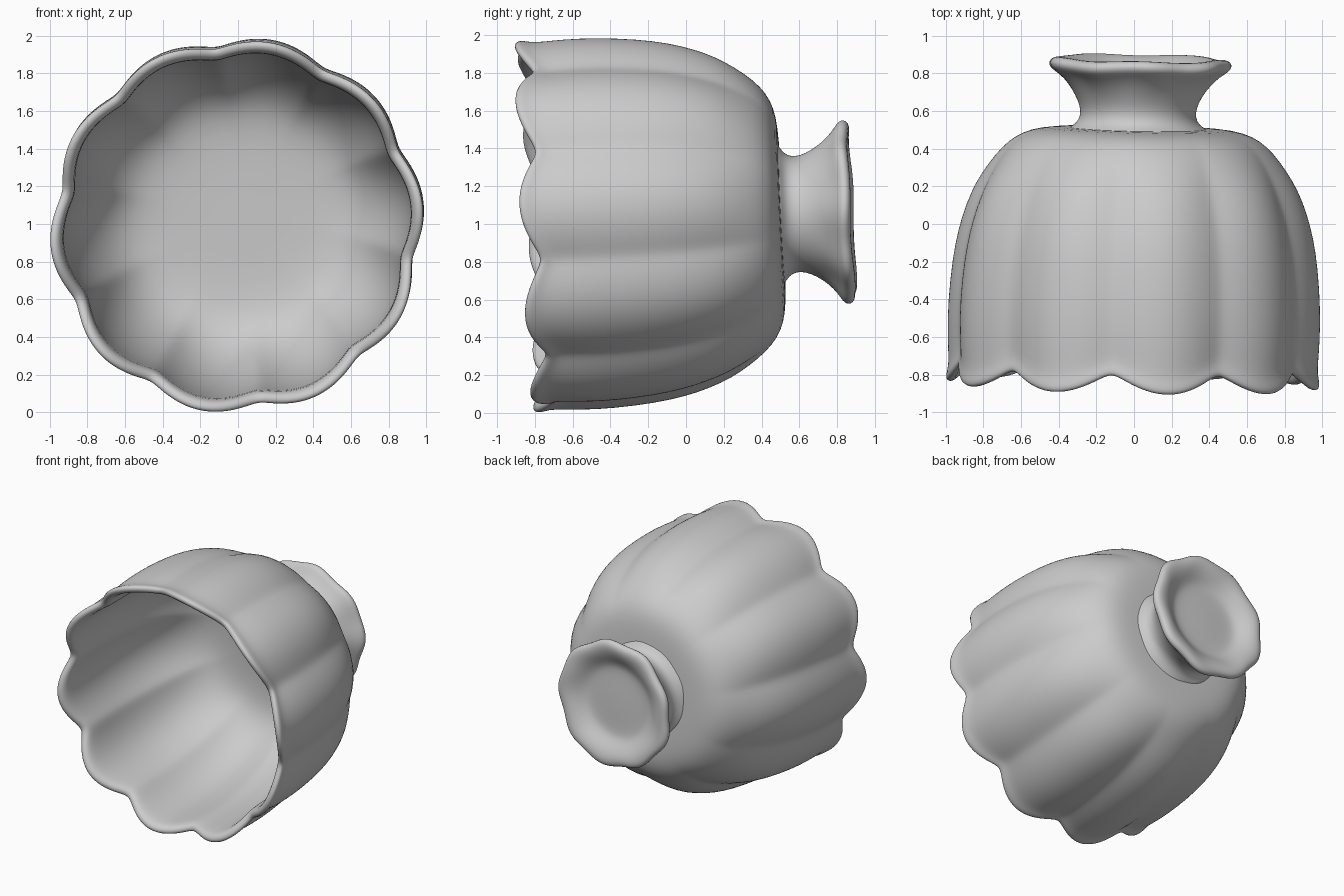
import bpy
import bmesh
import math
from mathutils import Vector

cube = bpy.data.objects.get("Cube")
if cube:
    bpy.data.objects.remove(cube, do_unlink=True)

LOBES = 10
SEGMENTS = 160
PHASE = math.radians(97)          # angle of one notch between petals
AXIS = Vector((0.02, 1, 0.047))   # the cup lies slightly tilted
CENTRE = Vector((0.01, 0, 1.025))

clay = bpy.data.materials.new("grey clay")
clay.use_nodes = True
GREY = (0.6, 0.6, 0.6, 1)
clay.diffuse_color = GREY
clay.node_tree.nodes["Principled BSDF"].inputs["Base Color"].default_value = GREY


def petal(angle):
    """0 in the notches, 1 in the middle of each petal."""
    s = math.sin(LOBES / 2 * (angle - PHASE))
    return (math.sqrt(s * s + 0.015) - 0.12) / 0.89


def bowl_shape(y, r, angle):
    p = petal(angle)
    fade = max(0, min(1, (0.53 - y) / 0.35))
    scallop = 0.1 * max(0, (0.4 - y) / 1.16) ** 3
    return y - scallop * p, r * (1 - 0.05 * fade * (1 - p))


def foot_shape(y, r, angle):
    rim = max(0, min(1, (r - 0.33) / 0.13))
    wave = math.cos(9 * angle) + 0.5 * math.sin(4 * angle)
    return y + 0.006 * rim * math.sin(5 * angle), r + 0.009 * rim * wave


def revolve(name, profile, shape):
    """Spin (y, radius) points round the axis; both ends close on the axis."""
    turn = Vector((0, 1, 0)).rotation_difference(AXIS)
    bm = bmesh.new()

    def place(x, y, z):
        return bm.verts.new(turn @ Vector((x, y, z)) + CENTRE)

    rings = []
    for y, r in profile:
        ring = []
        for i in range(SEGMENTS):
            a = math.tau * i / SEGMENTS
            yy, rr = shape(y, r, a)
            ring.append(place(rr * math.cos(a), yy, rr * math.sin(a)))
        rings.append(ring)
    for low, high in zip(rings, rings[1:]):
        for i in range(SEGMENTS):
            j = (i + 1) % SEGMENTS
            bm.faces.new((low[i], low[j], high[j], high[i]))
    for ring, y in ((rings[0], profile[0][0]), (rings[-1], profile[-1][0])):
        tip = place(0, y, 0)
        for i in range(SEGMENTS):
            bm.faces.new((ring[i], ring[(i + 1) % SEGMENTS], tip))
    bmesh.ops.recalc_face_normals(bm, faces=bm.faces)
    mesh = bpy.data.meshes.new(name)
    bm.to_mesh(mesh)
    bm.free()
    mesh.shade_smooth()
    mesh.materials.append(clay)
    obj = bpy.data.objects.new(name, mesh)
    bpy.context.collection.objects.link(obj)
    sub = obj.modifiers.new("smooth", 'SUBSURF')
    sub.levels = sub.render_levels = 1
    return obj


# Petalled bowl: outer wall, rolled lip, then inner wall and floor
outer = [(0.51, 0.1), (0.51, 0.35), (0.505, 0.48), (0.49, 0.57), (0.455, 0.65),
         (0.39, 0.725), (0.3, 0.795), (0.2, 0.86), (0.08, 0.91), (-0.05, 0.948),
         (-0.2, 0.975), (-0.4, 0.993), (-0.55, 0.993), (-0.65, 0.985), (-0.7, 0.985)]
lip = [(-0.735, 0.997), (-0.757, 0.993), (-0.762, 0.97), (-0.75, 0.945), (-0.72, 0.93)]
inner = [(-0.65, 0.925), (-0.4, 0.925), (-0.2, 0.905), (0, 0.86), (0.15, 0.8),
         (0.28, 0.72), (0.37, 0.62), (0.41, 0.52), (0.43, 0.38), (0.43, 0.1)]
revolve("bowl", outer + lip + inner, bowl_shape)

# Flared foot with a rolled edge and a shallow dished underside
foot = [(0.47, 0.1), (0.47, 0.4), (0.505, 0.37), (0.53, 0.325), (0.57, 0.305),
        (0.62, 0.308), (0.68, 0.335), (0.74, 0.375), (0.79, 0.425), (0.815, 0.465),
        (0.84, 0.485), (0.868, 0.478), (0.882, 0.45), (0.88, 0.41), (0.86, 0.36),
        (0.825, 0.31), (0.805, 0.27), (0.8, 0.22), (0.805, 0.08)]
revolve("foot", foot, foot_shape)
